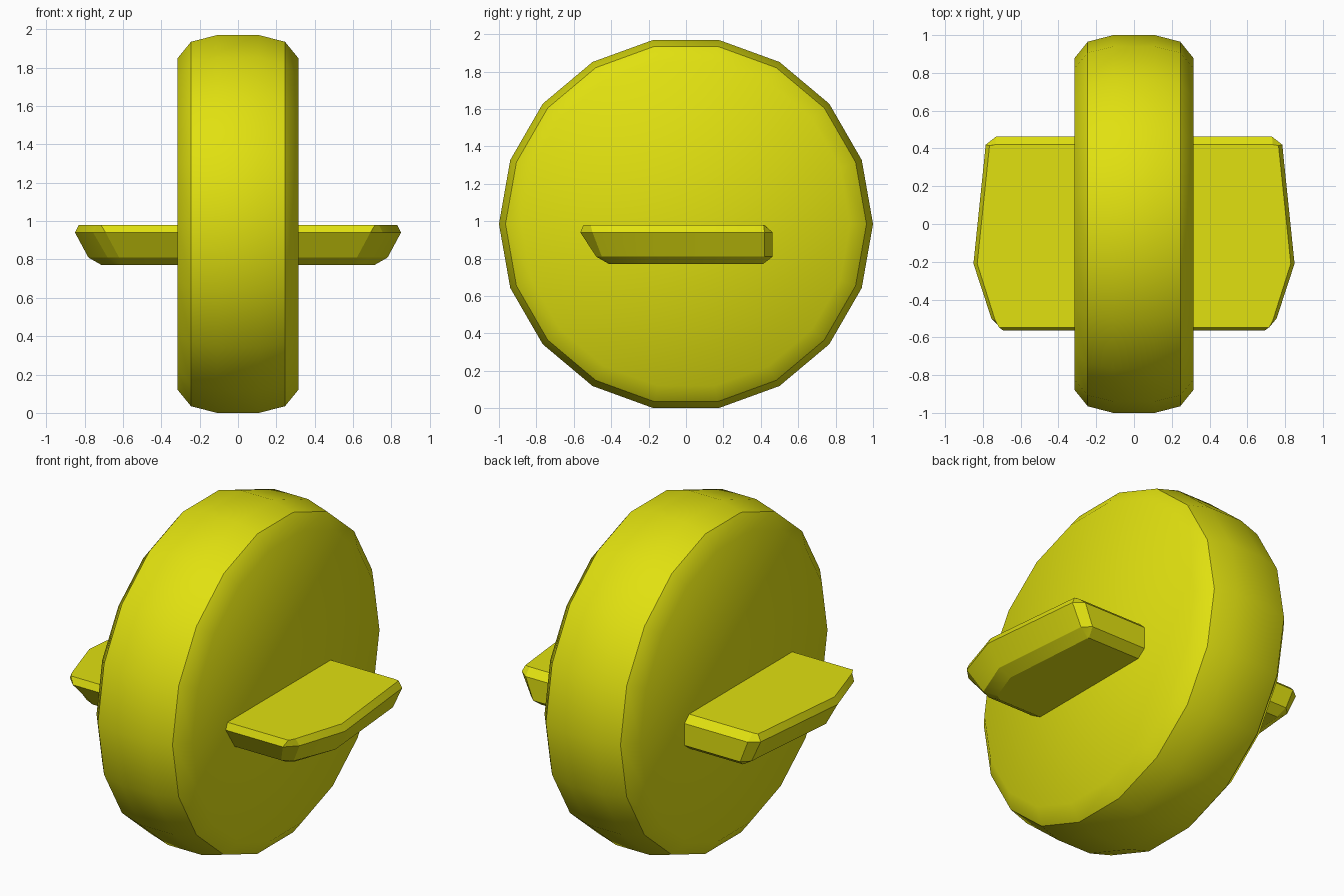
import bpy, bmesh, math

if "Cube" in bpy.data.objects:
    bpy.data.objects.remove(bpy.data.objects["Cube"])

yellow = bpy.data.materials.new("yellow")
yellow.diffuse_color = (0.75, 0.75, 0.005, 1)
yellow.use_nodes = True
yellow.node_tree.nodes["Principled BSDF"].inputs["Base Color"].default_value = yellow.diffuse_color


def loft(name, rings, smooth_angle, sharp=lambda e: False):
    """Skin a stack of equal-length closed rings and cap both ends."""
    bm = bmesh.new()
    loops = [[bm.verts.new(p) for p in ring] for ring in rings]
    n = len(loops[0])
    for a, b in zip(loops, loops[1:]):
        for i in range(n):
            j = (i + 1) % n
            bm.faces.new((a[i], a[j], b[j], b[i]))
    bm.faces.new(loops[0])
    bm.faces.new(loops[-1])
    bmesh.ops.recalc_face_normals(bm, faces=bm.faces)
    for f in bm.faces:
        f.smooth = True
    for e in bm.edges:
        e.smooth = e.calc_face_angle(0) < smooth_angle and not sharp(e)
    mesh = bpy.data.meshes.new(name)
    bm.to_mesh(mesh)
    bm.free()
    mesh.materials.append(yellow)
    obj = bpy.data.objects.new(name, mesh)
    bpy.context.collection.objects.link(obj)
    return obj


# Wheel: 18-sided disc with a rounded rim, axis along x
SIDES, CENTRE = 18, 0.985
half = [(0.11, 1.0), (0.245, 0.965), (0.315, 0.878)]
profile = [(-x, r) for x, r in reversed(half)] + half
turns = [2 * math.pi * i / SIDES for i in range(SIDES)]
loft("wheel",
     [[(x, r * math.cos(t), CENTRE + r * math.sin(t)) for t in turns] for x, r in profile],
     math.radians(45),
     lambda e: all(abs(abs(v.co.x) - 0.245) < 1e-4 for v in e.verts))

# Cross plate: right-hand outline per height, mirrored to the left
levels = [
    (0.77, [(0.66, 0.41), (0.665, 0.40), (0.71, -0.19), (0.64, -0.38), (0.60, -0.41)]),
    (0.81, [(0.68, 0.463), (0.725, 0.42), (0.78, -0.20), (0.68, -0.45), (0.62, -0.48)]),
    (0.94, [(0.73, 0.463), (0.785, 0.42), (0.85, -0.21), (0.755, -0.50), (0.69, -0.565)]),
    (0.98, [(0.735, 0.42), (0.765, 0.415), (0.83, -0.21), (0.735, -0.51), (0.715, -0.548)]),
]
loft("cross_plate",
     [[(x, y, z) for x, y in pts] + [(-x, y, z) for x, y in reversed(pts)] for z, pts in levels],
     math.radians(25))
